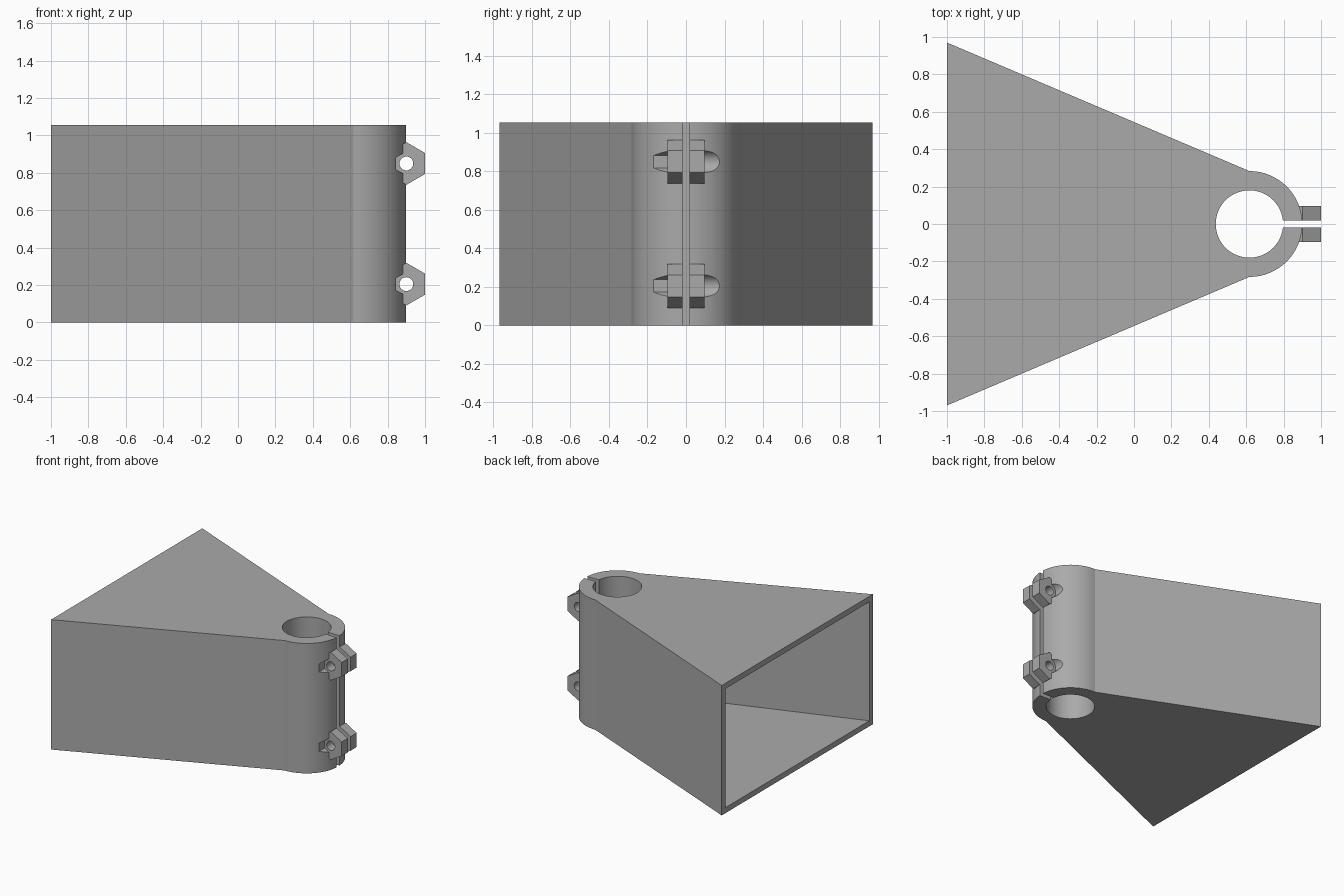
import bpy, bmesh, math
from mathutils import Matrix, Vector

default = bpy.data.objects.get("Cube")
if default:
    bpy.data.objects.remove(default, do_unlink=True)

HEIGHT, BORE_X = 1.055, 0.617
BOSS_R, BORE_R = 0.283, 0.18
SLIT, LUG_Y, LUG_X = 0.018, 0.096, 0.9
LUG_Z = (0.205, 0.85)

grey = bpy.data.materials.new("plain_grey")
grey.use_nodes = True
colour = (0.4, 0.4, 0.4, 1)
grey.diffuse_color = colour
grey.node_tree.nodes["Principled BSDF"].inputs["Base Color"].default_value = colour


def finish(name, bm):
    bmesh.ops.recalc_face_normals(bm, faces=bm.faces)
    mesh = bpy.data.meshes.new(name)
    bm.to_mesh(mesh)
    bm.free()
    mesh.materials.append(grey)
    ob = bpy.data.objects.new(name, mesh)
    bpy.context.collection.objects.link(ob)
    return ob


def loft(name, lower, upper):
    """Solid between two matching outlines."""
    bm = bmesh.new()
    a = [bm.verts.new(p) for p in lower]
    b = [bm.verts.new(p) for p in upper]
    bm.faces.new(a)
    bm.faces.new(b)
    n = len(a)
    for i in range(n):
        j = (i + 1) % n
        bm.faces.new((a[i], a[j], b[j], b[i]))
    return finish(name, bm)


def box(name, lo, hi):
    def rect(x):
        return [(x, lo[1], lo[2]), (x, hi[1], lo[2]), (x, hi[1], hi[2]), (x, lo[1], hi[2])]
    return loft(name, rect(lo[0]), rect(hi[0]))


def prism_y(name, sides, r, z, y0, y1):
    """Polygonal prism along y with a vertex pointing up."""
    def ring(y):
        turn = [math.tau * i / sides for i in range(sides)]
        return [(LUG_X + r * math.sin(t), y, z + r * math.cos(t)) for t in turn]
    return loft(name, ring(y0), ring(y1))


def combine(target, tool, operation):
    mod = target.modifiers.new(operation.lower(), 'BOOLEAN')
    mod.operation, mod.solver, mod.object = operation, 'EXACT', tool
    bpy.context.view_layer.objects.active = target
    bpy.ops.object.modifier_apply(modifier=mod.name)
    bpy.data.objects.remove(tool, do_unlink=True)


# Tapered housing ending in a round clamp boss
arc = [math.pi * (i / 32 - 0.5) for i in range(33)]
outline = [(-1, 0.97), (-1, -0.97)]
outline += [(BORE_X + BOSS_R * math.cos(t), BOSS_R * math.sin(t)) for t in arc]
housing = loft("clamp_housing", [(x, y, 0) for x, y in outline],
               [(x, y, HEIGHT) for x, y in outline])

# Hexagonal clamp lugs
for z in LUG_Z:
    combine(housing, prism_y("lug", 6, 0.114, z, -LUG_Y, LUG_Y), 'UNION')

# Tapered pocket open at the wide end
def pocket_rect(x, half, margin):
    top = HEIGHT - margin
    return [(x, -half, margin), (x, half, margin), (x, half, top), (x, -half, top)]

pocket = loft("pocket", pocket_rect(-1.05, 0.945, 0.043), pocket_rect(0.34, 0.345, 0.1))
combine(housing, pocket, 'DIFFERENCE')

# Vertical bore
turns = [math.tau * i / 64 for i in range(64)]
circle = [(BORE_X + BORE_R * math.cos(t), BORE_R * math.sin(t)) for t in turns]
bore = loft("bore", [(x, y, -0.1) for x, y in circle],
            [(x, y, HEIGHT + 0.1) for x, y in circle])
combine(housing, bore, 'DIFFERENCE')

# Clamping slit
combine(housing, box("slit", (BORE_X, -SLIT, -0.1), (1.1, SLIT, HEIGHT + 0.1)), 'DIFFERENCE')

# Bolt holes, hexagonal nut recesses and round bolt head recesses
for z in LUG_Z:
    for tool in (prism_y("bolt_hole", 32, 0.037, z, -0.4, 0.4),
                 prism_y("nut_recess", 6, 0.064, z, -0.4, -LUG_Y),
                 prism_y("head_recess", 32, 0.06, z, LUG_Y, 0.4)):
        combine(housing, tool, 'DIFFERENCE')

bpy.ops.object.select_all(action='DESELECT')
housing.select_set(True)
bpy.context.view_layer.objects.active = housing
bpy.ops.object.shade_smooth_by_angle(angle=math.radians(20))
